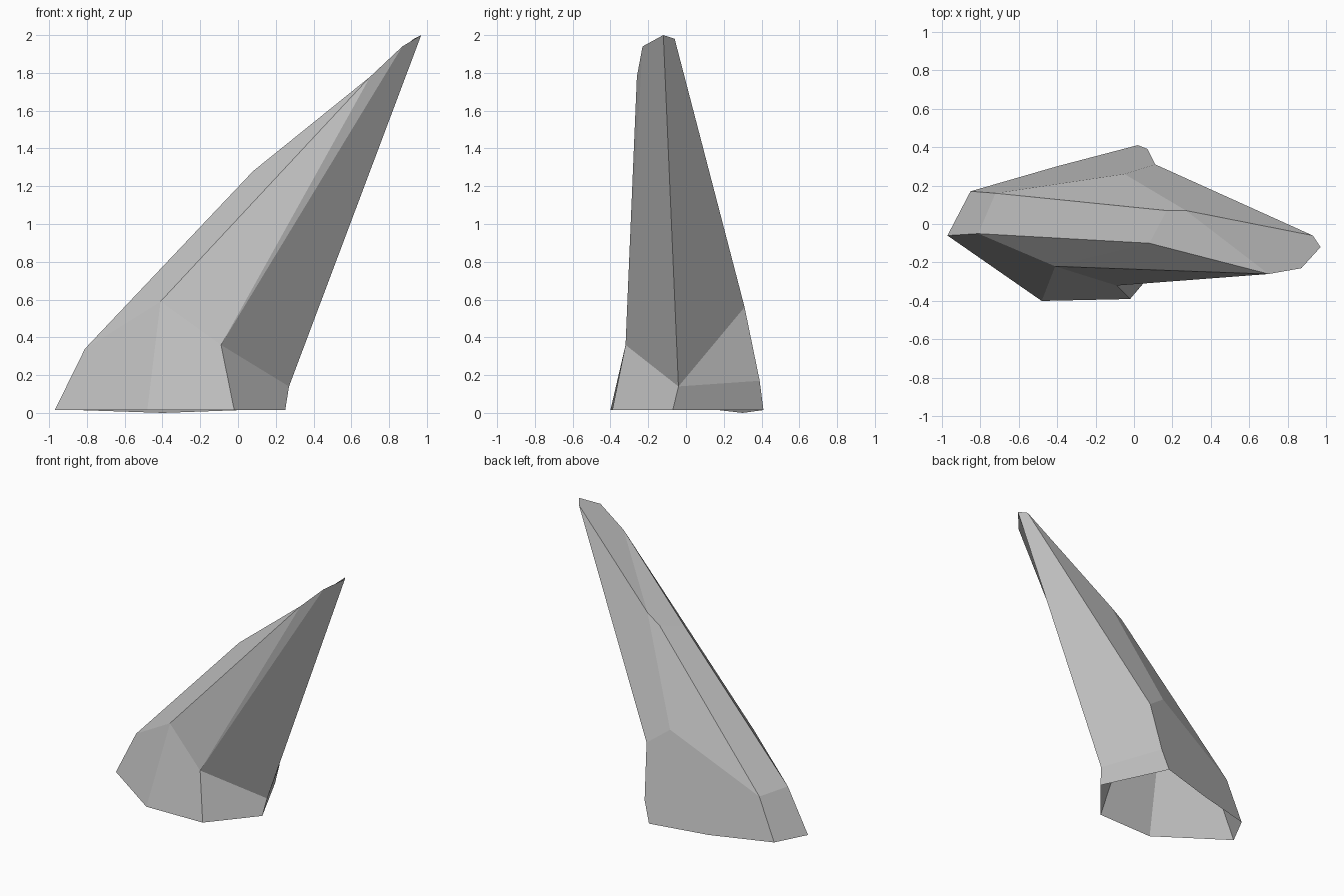
import bpy
import bmesh

default_cube = bpy.data.objects.get("Cube")
if default_cube:
    bpy.data.objects.remove(default_cube, do_unlink=True)


def flat_material(name, colour):
    mat = bpy.data.materials.new(name)
    mat.use_nodes = True
    mat.diffuse_color = colour
    for node in mat.node_tree.nodes:
        if node.type == 'BSDF_PRINCIPLED':
            node.inputs["Base Color"].default_value = colour
            node.inputs["Roughness"].default_value = 0.9
    return mat


def faceted_shell(name, corners, facets, material):
    """Join lettered corners into flat facets, one facet per word."""
    bm = bmesh.new()
    verts = {letter: bm.verts.new(point) for letter, point in corners.items()}
    for word in facets.split():
        bm.faces.new([verts[letter] for letter in word])
    bm.normal_update()

    # Face outward: the crown must look up
    bmesh.ops.recalc_face_normals(bm, faces=bm.faces[:])
    crown = max(bm.faces, key=lambda f: f.calc_center_median().z)
    if crown.normal.z < 0:
        bmesh.ops.reverse_faces(bm, faces=bm.faces[:])

    mesh = bpy.data.meshes.new(name)
    bm.to_mesh(mesh)
    bm.free()
    mesh.materials.append(material)
    obj = bpy.data.objects.new(name, mesh)
    bpy.context.collection.objects.link(obj)
    return obj


# Foot of the rock, an open ring on the ground
GROUND = 0.015
foot = dict(
    A=(-.97, -.06, GROUND), B=(-.48, -.40, GROUND), C=(-.02, -.39, GROUND),
    D=(.25, -.07, GROUND), F=(.02, .41, GROUND), G=(-.40, .30, 0),
    H=(-.85, .17, GROUND),
)

# Broken corners around the waist
waist = dict(
    K=(-.81, -.05, .34), V=(-.41, -.22, .59), W=(-.09, -.32, .36),
    X=(.27, -.04, .14), E=(.07, .39, .17), P=(.11, .31, .56),
    Q=(-.05, .26, .68), J=(-.72, .16, .32),
)

# Ridge along the upper side of the lean
ridge = dict(
    L=(.08, -.10, 1.28), M=(.17, .07, 1.33), N=(.27, .07, 1.40),
    S=(.70, -.26, 1.78),
)

# Blunt leaning tip
tip = dict(R=(.87, -.23, 1.94), T=(.97, -.12, 2), U=(.93, -.06, 1.98))

facets = """
    ABVK BCWV CDXW DFEX XEP HGFEPQJ HJKA
    KVL LVS VWS WRS WXTR XPUT QPUN JQNM
    JKLM LSNM NSRTU
"""

stone = flat_material("stone_grey", (.53, .53, .53, 1))
faceted_shell("leaning_rock", {**foot, **waist, **ridge, **tip}, facets, stone)
